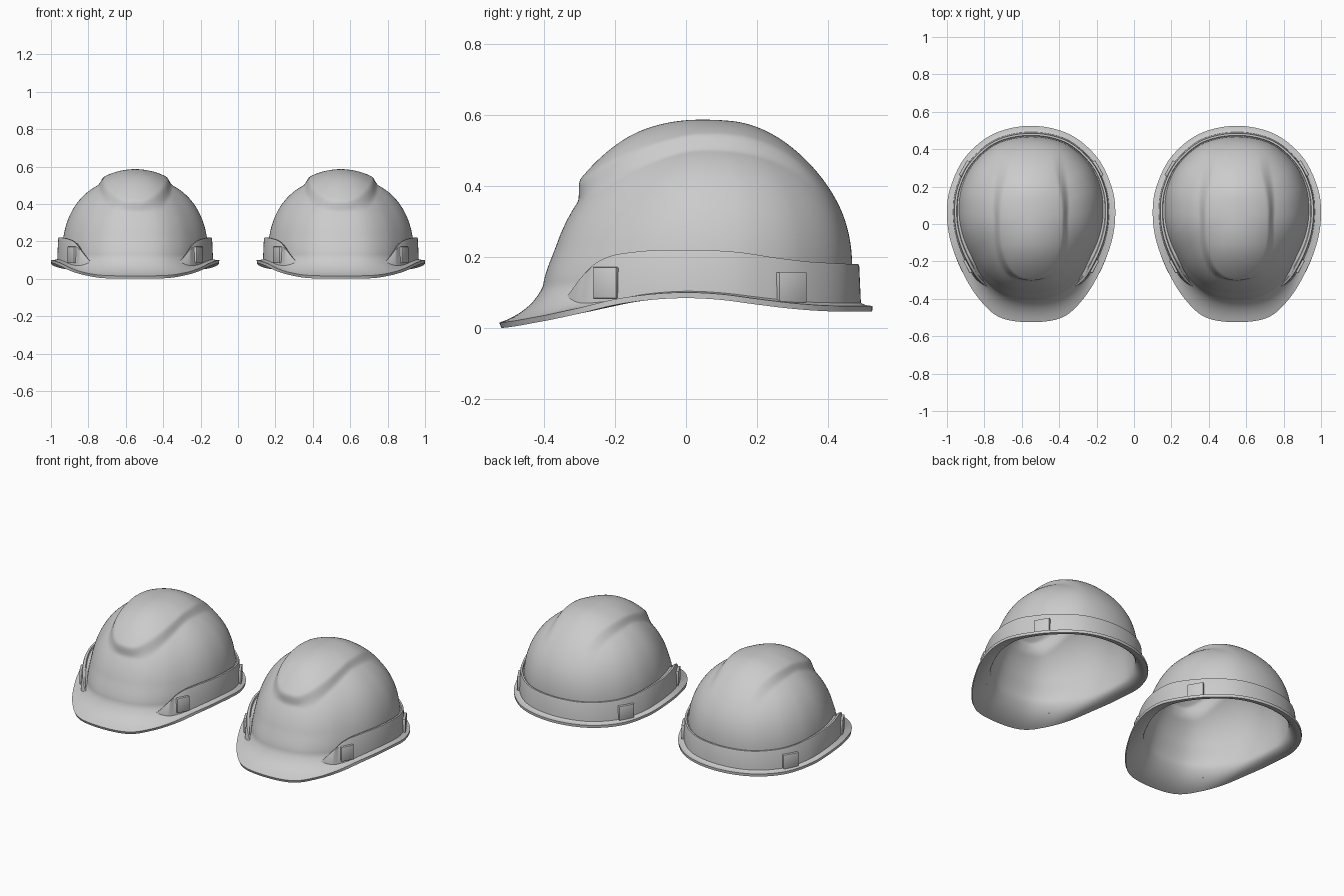
import bpy, math
from mathutils import Vector

if "Cube" in bpy.data.objects:
    bpy.data.objects.remove(bpy.data.objects["Cube"])

# Half outlines seen from above (x, y), front to back
BRIM = [(0, -.525), (.165, -.50), (.275, -.405), (.363, -.265), (.43, -.095),
        (.45, .06), (.43, .2), (.35, .36), (.2, .482), (0, .525)]
BASE = [(0, -.402), (.138, -.38), (.246, -.302), (.325, -.18), (.373, -.06),
        (.39, .06), (.375, .19), (.31, .32), (.18, .43), (0, .466)]
BRIM_Z = [(-.525, .0), (-.4, .02), (-.3, .042), (-.2, .066), (-.1, .08), (0, .085),
          (.1, .08), (.2, .067), (.3, .055), (.4, .048), (.525, .047)]
BAND_Z = [(-.4, .06), (-.35, .09), (-.3, .14), (-.25, .185), (-.2, .207), (-.1, .219),
          (.05, .22), (.15, .214), (.25, .199), (.35, .187), (.5, .18)]
COLS, Z0, TOP, CY = 192, .12, .542, .02


def smooth(a, b, x):
    t = min(1, max(0, (x - a) / (b - a)))
    return t * t * (3 - 2 * t)


def catmull(p0, p1, p2, p3, t):
    return .5 * (2 * p1 + (p2 - p0) * t + (2 * p0 - 5 * p1 + 4 * p2 - p3) * t * t
                 + (3 * p1 - p0 - 3 * p2 + p3) * t ** 3)


def outline(tab, t):
    """Closed smooth loop through the mirrored half outline, t in 0..18."""
    pts = [Vector(p) for p in tab] + [Vector((-x, y)) for x, y in tab[-2:0:-1]]
    i = math.floor(t)
    return catmull(*[pts[(i + k) % len(pts)] for k in (-1, 0, 1, 2)], t - i)


def height(tab, y):
    y = min(tab[-1][0], max(tab[0][0], y))
    n = len(tab) - 1
    i = next(k for k in range(n) if y <= tab[k + 1][0])
    z = [tab[min(n, max(0, i + k))][1] for k in (-1, 0, 1, 2)]
    return catmull(*z, (y - tab[i][0]) / (tab[i + 1][0] - tab[i][0]))


def ridge(p):
    """Push dome points outward inside the raised crown panel."""
    w = .178 - .05 * smooth(.05, .4, p.y)
    front = min(0, p.y) / .292
    r = (abs(front) ** 2.5 + (abs(p.x) / w) ** 2.5) ** .4
    side = min(1, abs(p.x) / w) ** 1.6
    soft = smooth(.04, .15, abs(p.x))
    amount = (.045 - .012 * smooth(.1, .3, -p.y)) * (1 - .42 * side)
    amount *= 1 - smooth(.93 - .06 * soft, 1.05 + .07 * soft + .25 * smooth(0, .4, p.y), r)
    amount *= 1 - smooth(.12, .43, p.y)
    n = Vector((p.x / .19, (p.y - CY) / .19, (p.z - Z0) / .18)).normalized()
    return p + n * amount


def make_object(name, rows, closed=True, cap=None):
    n = len(rows[0])
    verts = [v for r in rows for v in r]
    faces = [(i * n + j, i * n + (j + 1) % n, (i + 1) * n + (j + 1) % n, (i + 1) * n + j)
             for i in range(len(rows) - 1) for j in range(n if closed else n - 1)]
    if cap:
        verts.append(cap)
        k = (len(rows) - 1) * n
        faces += [(k + j, k + (j + 1) % n, len(verts) - 1) for j in range(n)]
    me = bpy.data.meshes.new(name)
    me.from_pydata(verts, [], faces)
    ob = bpy.data.objects.new(name, me)
    bpy.context.collection.objects.link(ob)
    return ob


def finish(ob, angle=42):
    bpy.ops.object.select_all(action='DESELECT')
    ob.select_set(True)
    bpy.context.view_layer.objects.active = ob
    for m in list(ob.modifiers):
        bpy.ops.object.modifier_apply(modifier=m.name)
    bpy.ops.object.shade_smooth_by_angle(angle=math.radians(angle))
    return ob


def make_shell():
    ts = [18 * j / COLS for j in range(COLS)]
    pairs = [(outline(BASE, t), outline(BRIM, t)) for t in ts]
    rows = []
    # flared brim: curve from the edge up to the dome wall
    for s in [i / 9 for i in range(9)]:
        row = []
        for b, e in pairs:
            zb, f = height(BRIM_Z, e.y), smooth(.2, .45, -e.y)
            p0 = Vector((e.x, e.y, zb + .016))
            m = b.lerp(e, .08 + .17 * f)
            p1 = Vector((m.x, m.y, zb + .018 + .03 * f))
            p2 = Vector((b.x, b.y, Z0))
            row.append(p0 * (1 - s) ** 2 + p1 * (2 * s * (1 - s)) + p2 * s * s)
        rows.append(row)
    # dome with raised crown panel
    n = 72
    for i in range(n):
        a = math.pi / 2 * i / n
        row = []
        for b, e in pairs:
            front = smooth(0, .4, CY - b.y)
            q = 2 / (2.3 - .12 * front)
            f, h = math.cos(a) ** q, math.sin(a) ** q
            z = Z0 + (TOP - Z0) * h
            y = CY + (b.y - CY) * f + (z - Z0) * (.06 + .07 * front * f)
            y += .012 * front * f * smooth(0, .12, z - Z0)
            row.append(ridge(Vector((b.x * f, y, z))))
        rows.append(row)
    top = ridge(Vector((0, CY + (TOP - Z0) * .06, TOP)))
    ob = make_object("helmet_shell", rows, cap=top)
    sol = ob.modifiers.new("thickness", 'SOLIDIFY')
    sol.thickness, sol.offset = .016, -1
    return finish(ob)


def band_point(t, k):
    return outline(BASE, t).lerp(outline(BRIM, t), k)


def make_band():
    # (blend towards brim edge, drop from the top line); None = sits on the brim
    section = [(.45, None), (.36, .006), (.32, 0), (.14, 0), (.08, .008), (-.2, .008)]
    rows = []
    for k, drop in section:
        row = []
        for j in range(161):
            t = 1.75 + 14.5 * j / 160
            y = band_point(t, .3).y
            taper = smooth(-.39, -.26, y)
            p = band_point(t, k * taper + .12 * (1 - taper))
            zb = height(BRIM_Z, y) + .01 + .03 * (1 - taper)
            z = zb if drop is None else max(zb, height(BAND_Z, y) - drop)
            row.append((p.x, p.y, z))
        rows.append(row)
    return finish(make_object("side_band", rows, closed=False), 35)


def make_clip(name, y, z, length, tall, side):
    t = min((i / 50 for i in range(100, 420)), key=lambda v: abs(band_point(v, .4).y - y))
    p = band_point(t, .39)
    d = band_point(t + .1, .39) - band_point(t - .1, .39)
    bpy.ops.mesh.primitive_cube_add(size=1, location=(side * p.x, p.y, z))
    ob = bpy.context.object
    ob.name = name
    ob.scale = (length, .026, tall)
    ob.rotation_euler = (0, 0, math.atan2(d.y, side * d.x))
    bpy.ops.object.transform_apply(location=True, rotation=True, scale=True)
    bev = ob.modifiers.new("soft_edges", 'BEVEL')
    bev.width, bev.segments = .003, 2
    return finish(ob)


# One helmet: shell, rim band and four accessory clips
parts = [make_shell(), make_band()]
for side, word in ((1, "right"), (-1, "left")):
    parts.append(make_clip("front_clip_" + word, -.225, .128, .075, .088, side))
    parts.append(make_clip("rear_clip_" + word, .295, .115, .09, .085, side))

# Second helmet shares the same meshes
for ob in parts:
    twin = ob.copy()
    twin.name = ob.name + "_second"
    bpy.context.collection.objects.link(twin)
    ob.location.x = -.55
    twin.location.x = .55
